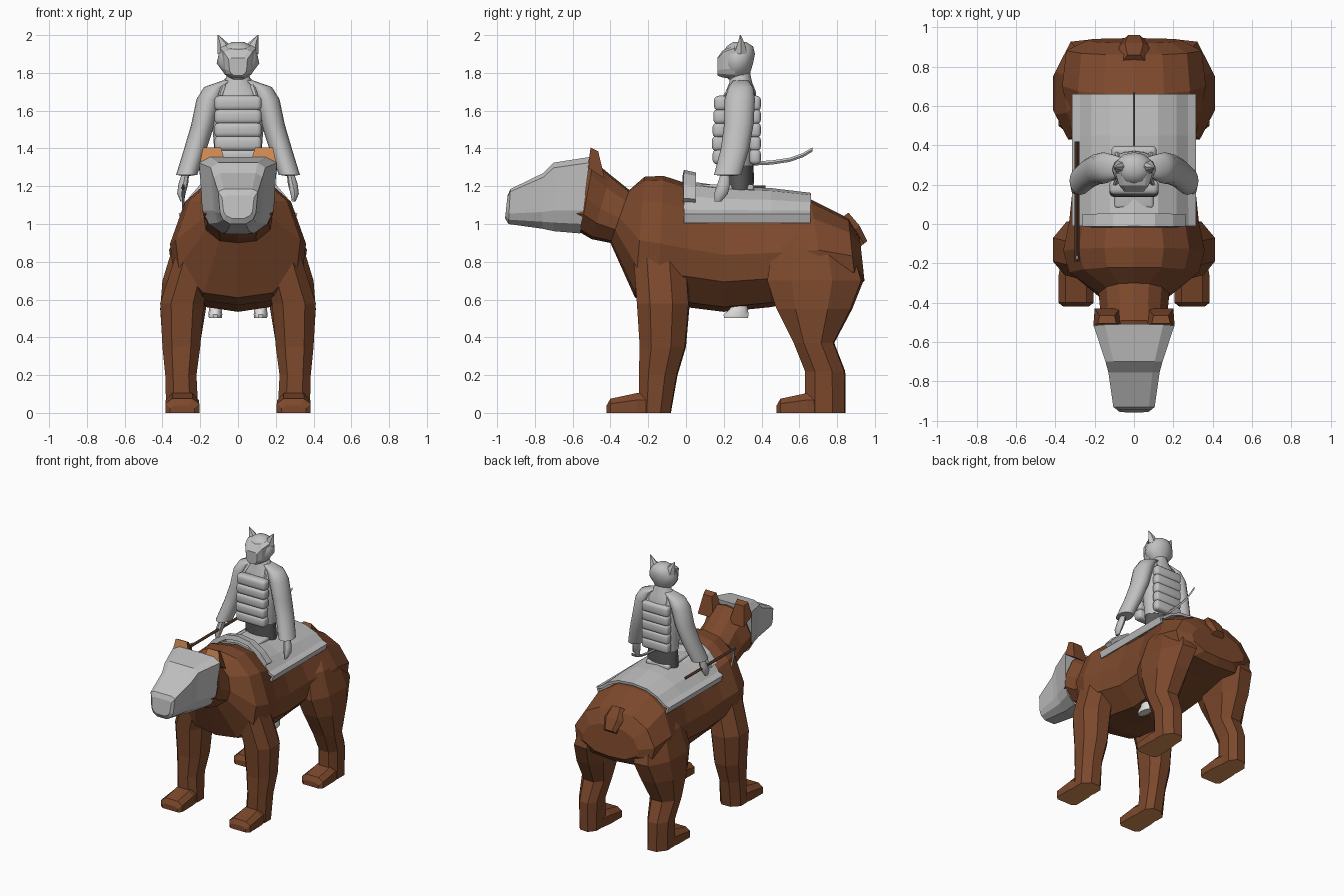
import bpy, bmesh, math
from mathutils import Vector

if "Cube" in bpy.data.objects:
    bpy.data.objects.remove(bpy.data.objects["Cube"])


def material(name, r, g, b):
    m = bpy.data.materials.new(name)
    m.diffuse_color = (r, g, b, 1)
    m.use_nodes = True
    m.node_tree.nodes["Principled BSDF"].inputs["Base Color"].default_value = m.diffuse_color
    return m


FUR = material("brown fur", 0.20, 0.065, 0.025)
SKIN = material("orange ear and sole", 0.66, 0.27, 0.09)
GREY = material("light grey", 0.53, 0.53, 0.53)
DARK = material("dark grey cloth", 0.10, 0.10, 0.10)
WOOD = material("dark wood", 0.075, 0.035, 0.02)
PALE = material("pale grey", 0.75, 0.74, 0.73)


def finish(name, bm, mats, smooth=False):
    bmesh.ops.recalc_face_normals(bm, faces=bm.faces)
    me = bpy.data.meshes.new(name)
    bm.to_mesh(me)
    bm.free()
    ob = bpy.data.objects.new(name, me)
    bpy.context.collection.objects.link(ob)
    for m in mats if isinstance(mats, list) else [mats]:
        me.materials.append(m)
    if smooth:
        bpy.ops.object.select_all(action='DESELECT')
        ob.select_set(True)
        bpy.context.view_layer.objects.active = ob
        bpy.ops.object.shade_smooth_by_angle(angle=math.radians(45))
    return ob


def loft(name, rings, mats, smooth=False, closed=True):
    """Skin a list of equally long point rings, capping the ends."""
    bm = bmesh.new()
    vs = [[bm.verts.new(p) for p in r] for r in rings]
    n = len(rings[0])
    for a, b in zip(vs, vs[1:]):
        for i in range(n if closed else n - 1):
            j = (i + 1) % n
            bm.faces.new((a[i], a[j], b[j], b[i]))
    if closed:
        bm.faces.new(vs[0])
        bm.faces.new(vs[-1])
    return finish(name, bm, mats, smooth)


def across(half, yt, zt, yb, zb, w, cx=0):
    """Ring facing y: half profile mirrored, slanted from top point to bottom point."""
    full = half + [(-x, z) for x, z in reversed(half) if x > 0]
    return [(cx + x * w, yb + (yt - yb) * (z + 1) / 2, zb + (zt - zb) * (z + 1) / 2) for x, z in full]


def ellipse(cx, cy, z, rx, ry, n=16):
    return [(cx + rx * math.cos(t * math.tau / n), cy + ry * math.sin(t * math.tau / n), z) for t in range(n)]


def octagon(s, z, x0, x1, y0, y1):
    cut = [(1, -.5), (1, .35), (.4, .95), (-.5, 1), (-1, .5), (-1, -.5), (-.5, -1), (.5, -1)]
    return [(s * ((x0 + x1) / 2 + u * (x1 - x0) / 2), (y0 + y1) / 2 + v * (y1 - y0) / 2, z) for u, v in cut]


def box(name, c, size, mat, bevel):
    bm = bmesh.new()
    bmesh.ops.create_cube(bm, size=1)
    for v in bm.verts:
        v.co = Vector([c[i] + v.co[i] * size[i] for i in range(3)])
    bmesh.ops.bevel(bm, geom=bm.edges[:], offset=bevel, segments=3, affect='EDGES', profile=.5)
    return finish(name, bm, mat, True)


def strip(name, pts, wx, wz, mat):
    """Thin bar with a diamond section following points that run along y."""
    return loft(name, [[(x + wx, y, z), (x, y, z + wz), (x - wx, y, z), (x, y, z - wz)] for x, y, z in pts], mat)


# bear body, neck and skull
BODY = [(0, 1), (.42, .93), (.78, .6), (1, -.05), (.95, -.5), (.55, -.92), (0, -1)]
loft("bear_body", [across(BODY, *r) for r in [
    (.92, .93, .945, .70, .24), (.86, 1.03, .90, .65, .345), (.66, 1.13, .74, .62, .365),
    (.4, 1.16, .45, .56, .31), (.2, 1.17, .2, .535, .31), (.02, 1.21, 0, .56, .33),
    (-.12, 1.255, -.15, .57, .36), (-.22, 1.25, -.27, .61, .33), (-.30, 1.18, -.40, .90, .18),
    (-.40, 1.26, -.5, .92, .17), (-.49, 1.335, -.56, .955, .195), (-.56, 1.32, -.62, .97, .165)]], FUR)

# head armour
MASK = [(.72, 1), (1, .85), (.9, -.4), (.75, -.75), (.4, -1)]
loft("bear_head_armour", [across(MASK, *r) for r in [
    (-.508, 1.355, -.56, .95, .207), (-.70, 1.325, -.70, .962, .145), (-.755, 1.27, -.76, .975, .13),
    (-.93, 1.185, -.94, 1.0, .105), (-.945, 1.15, -.958, 1.03, .085)]], GREY)

# tail
SQUARE = [(.6, 1), (1, .3), (1, -1)]
loft("tail", [across(SQUARE, *r) for r in [
    (.86, 1.06, .78, 1.0, .055), (.92, .99, .85, .94, .078), (.96, .91, .91, .87, .05)]], FUR)

HIND = [(1.0, .1, .27, .56, .80), (.88, .12, .345, .46, .885), (.7, .14, .40, .43, .94), (.55, .17, .412, .48, .88),
        (.37, .20, .40, .57, .785), (.22, .22, .385, .63, .843), (0, .22, .38, .63, .845)]
FRONT = [(1.05, .10, .24, -.20, -.02), (.85, .12, .325, -.28, .0), (.58, .18, .412, -.26, .02),
         (.35, .20, .40, -.245, .0), (.2, .22, .385, -.25, -.045), (0, .21, .38, -.25, -.08)]
for s, side in ((1, "right"), (-1, "left")):
    # legs and paws, soles coloured by direction
    legs = [loft("hind_leg_" + side, [octagon(s, *r) for r in HIND], [FUR, SKIN]),
            loft("front_leg_" + side, [octagon(s, *r) for r in FRONT], [FUR, SKIN])]
    for nm, y0, y1 in (("hind", .48, .80), ("front", -.42, -.12)):
        legs.append(loft(nm + "_paw_" + side, [across(SQUARE, *r, s * .295) for r in [
            (y1, .10, y1, 0, .065), (y0 + .16, .105, y0 + .16, 0, .088),
            (y0 + .02, .075, y0 + .02, 0, .09), (y0, .04, y0, 0, .065)]], [FUR, SKIN]))
    for ob in legs:
        for p in ob.data.polygons:
            if p.normal.z < -.9 and p.center.z < .01:
                p.material_index = 1
    # bear ears with orange front
    ear = loft("bear_ear_" + side, [[(s * x, y, z) for x, y, z in r] for r in [
        [(.06, -.52, 1.30), (.207, -.52, 1.30), (.20, -.43, 1.24), (.07, -.43, 1.24)],
        [(.09, -.505, 1.405), (.185, -.505, 1.405), (.175, -.465, 1.385), (.10, -.465, 1.385)]]], [FUR, SKIN])
    for p in ear.data.polygons:
        if p.normal.y < -.7:
            p.material_index = 1
    # rider arms, hands, feet, ears, straps
    loft("rider_sleeve_" + side, [ellipse(s * x, *r) for x, *r in [
        (.05, .29, 1.76, .03, .04), (.12, .29, 1.725, .06, .065), (.155, .285, 1.66, .065, .08),
        (.185, .28, 1.53, .062, .078), (.225, .26, 1.40, .06, .075), (.272, .22, 1.26, .056, .072),
        (.272, .22, 1.255, .02, .03)]], GREY, True)
    loft("rider_hand_" + side, [ellipse(s * x, *r, 8) for x, *r in [
        (.275, .21, 1.28, .018, .022), (.29, .20, 1.21, .026, .034), (.30, .185, 1.16, .022, .036),
        (.295, .17, 1.12, .01, .018)]], GREY, True)
    loft("rider_foot_" + side, [ellipse(s * .12, *r, 10) for r in [
        (.265, .502, .034, .066), (.265, .52, .037, .07), (.28, .55, .033, .05), (.285, .60, .03, .035)]], PALE, True)
    loft("rider_ear_" + side, [ellipse(s * x, *r, 6) for x, *r in [
        (.062, .29, 1.90, .046, .04), (.08, .292, 1.955, .029, .022), (.105, .288, 2.0, .003, .003)]], GREY, True)
    strip("armour_strap_" + side, [(s * .10, .19, 1.66), (s * .08, .235, 1.725), (s * .065, .28, 1.76),
                                   (s * .075, .335, 1.73), (s * .09, .37, 1.66)], .012, .012, GREY)


# saddle sheet and raised pommel arch
def arch(name, half, stations, thick):
    full = [(-x, z) for x, z in reversed(half[1:])] + half
    ob = loft(name, [[(x, y, z + dz * max(0, (z - 1.05) / .14)) for x, z in full] for y, dz in stations],
              GREY, closed=False)
    m = ob.modifiers.new("thickness", 'SOLIDIFY')
    m.thickness, m.offset = thick, 0


arch("saddle", [(0, 1.19), (.12, 1.175), (.21, 1.125), (.27, 1.065), (.305, 1.05), (.29, 1.01)],
     [(-.01, .03), (.2, .0), (.45, -.01), (.66, -.035)], .02)
arch("saddle_pommel", [(0, 1.255), (.10, 1.24), (.19, 1.185), (.25, 1.12)], [(-.015, .01), (.05, .0)], .035)
box("saddle_seat", (0, .22, 1.19), (.2, .28, .04), GREY, .015)

# rider torso, hips, neck
loft("rider_torso", [ellipse(0, *r) for r in [
    (.28, 1.31, .12, .08), (.28, 1.45, .13, .09), (.285, 1.6, .145, .09),
    (.29, 1.70, .13, .08), (.29, 1.75, .075, .06), (.285, 1.82, .045, .05)]], GREY, True)
loft("rider_hips", [ellipse(0, *r) for r in [
    (.28, 1.34, .115, .075), (.285, 1.25, .122, .075), (.285, 1.12, .13, .07)]], DARK, True)

# rider head with flat-fronted muzzle
loft("rider_head", [ellipse(0, *r, 12) for r in [
    (.27, 1.765, .04, .045), (.27, 1.80, .075, .07), (.275, 1.85, .113, .08), (.28, 1.90, .102, .085),
    (.285, 1.94, .075, .07), (.285, 1.963, .035, .035)]], GREY, True)
loft("rider_muzzle", [across(MASK, *r) for r in [
    (.26, 1.945, .26, 1.77, .095), (.195, 1.92, .195, 1.775, .075), (.166, 1.88, .168, 1.785, .05)]], GREY)

# banded chest and back armour
for i in range(5):
    z = 1.355 + i * .071
    box("chest_band_%d" % i, (0, .174 + .004 * abs(i - 1), z), (.25, .075, .08), GREY, .025)
    box("back_band_%d" % i, (0, .366, z), (.23, .06, .08), GREY, .022)

# sword behind the rider, and hooked pole in the left hand
strip("sword", [(0, .34, 1.32), (0, .45, 1.325), (0, .55, 1.34), (0, .62, 1.365), (0, .67, 1.395)], .006, .011, GREY)
strip("pole", [(-.29, -.19, 1.19), (-.29, .42, 1.19)], .013, .013, WOOD)
loft("pole_blade", [ellipse(-.29, *r, 4) for r in [
    (-.17, 1.21, .006, .02), (-.175, 1.14, .006, .018), (-.15, 1.07, .005, .013), (-.11, 1.02, .002, .003)]], GREY)
